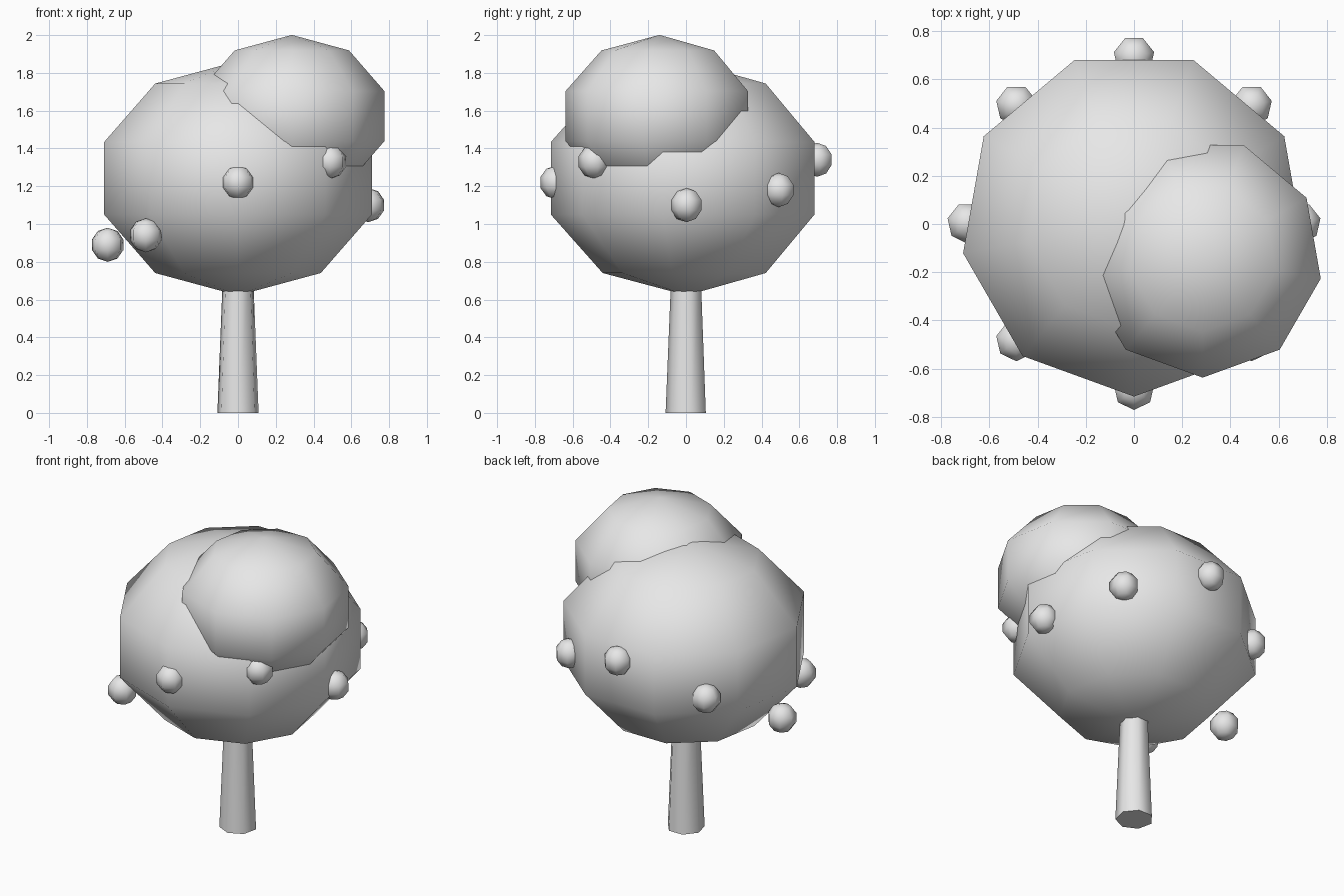
import bpy, bmesh, math

if "Cube" in bpy.data.objects:
    bpy.data.objects.remove(bpy.data.objects["Cube"])

grey = bpy.data.materials.new("light_grey")
grey.diffuse_color = (0.8, 0.8, 0.8, 1)
grey.use_nodes = True
grey.node_tree.nodes["Principled BSDF"].inputs["Base Color"].default_value = grey.diffuse_color


def revolve(name, profile, sides, centre):
    """Turn (radius, z) points around z, with one corner facing the front."""
    bm = bmesh.new()
    rings = []
    for r, z in profile:
        if r < 1e-6:
            rings.append([bm.verts.new((0, 0, z))] * sides)
        else:
            angles = [2 * math.pi * i / sides - math.pi / 2 for i in range(sides)]
            rings.append([bm.verts.new((r * math.cos(a), r * math.sin(a), z)) for a in angles])
    for low, high in zip(rings, rings[1:]):
        for i in range(sides):
            j = (i + 1) % sides
            corners = [low[i], low[j], high[j], high[i]]
            bm.faces.new(list(dict.fromkeys(corners)))
    # Close open ends
    if profile[0][0] > 1e-6:
        bm.faces.new(rings[0][::-1])
    if profile[-1][0] > 1e-6:
        bm.faces.new(rings[-1])
    bmesh.ops.recalc_face_normals(bm, faces=bm.faces)
    mesh = bpy.data.meshes.new(name)
    bm.to_mesh(mesh)
    bm.free()
    mesh.materials.append(grey)
    obj = bpy.data.objects.new(name, mesh)
    obj.location = centre
    bpy.context.collection.objects.link(obj)
    bpy.ops.object.select_all(action='DESELECT')
    obj.select_set(True)
    bpy.context.view_layer.objects.active = obj
    bpy.ops.object.shade_smooth_by_angle(angle=math.radians(65))
    return obj


def ball(name, radius, height, sides, centre):
    """Low-poly ellipsoid with five bands."""
    profile = []
    for k in range(6):
        a = math.pi * k / 5
        profile.append((radius * math.sin(a), -height * math.cos(a)))
    return revolve(name, profile, sides, centre)


Y = 0.004

# Tapered trunk, reaching into the foliage
revolve("trunk", [(0.112, 0), (0.081, 0.76)], 7, (0, Y, 0))

# Foliage
ball("main_crown", 0.757, 0.62, 9, (0, Y, 1.242))
ball("upper_crown", 0.523, 0.43, 9, (0.285, -0.14, 1.571))

# Ring of fruit at varying heights
fruit_heights = [1.10, 1.18, 1.34, 1.15, 0.89, 0.94, 1.22, 1.33]
for i, z in enumerate(fruit_heights):
    a = i * math.pi / 4
    ball(f"fruit_{i + 1}", 0.09, 0.09, 7,
         (0.69 * math.cos(a), 0.69 * math.sin(a) + Y, z))
